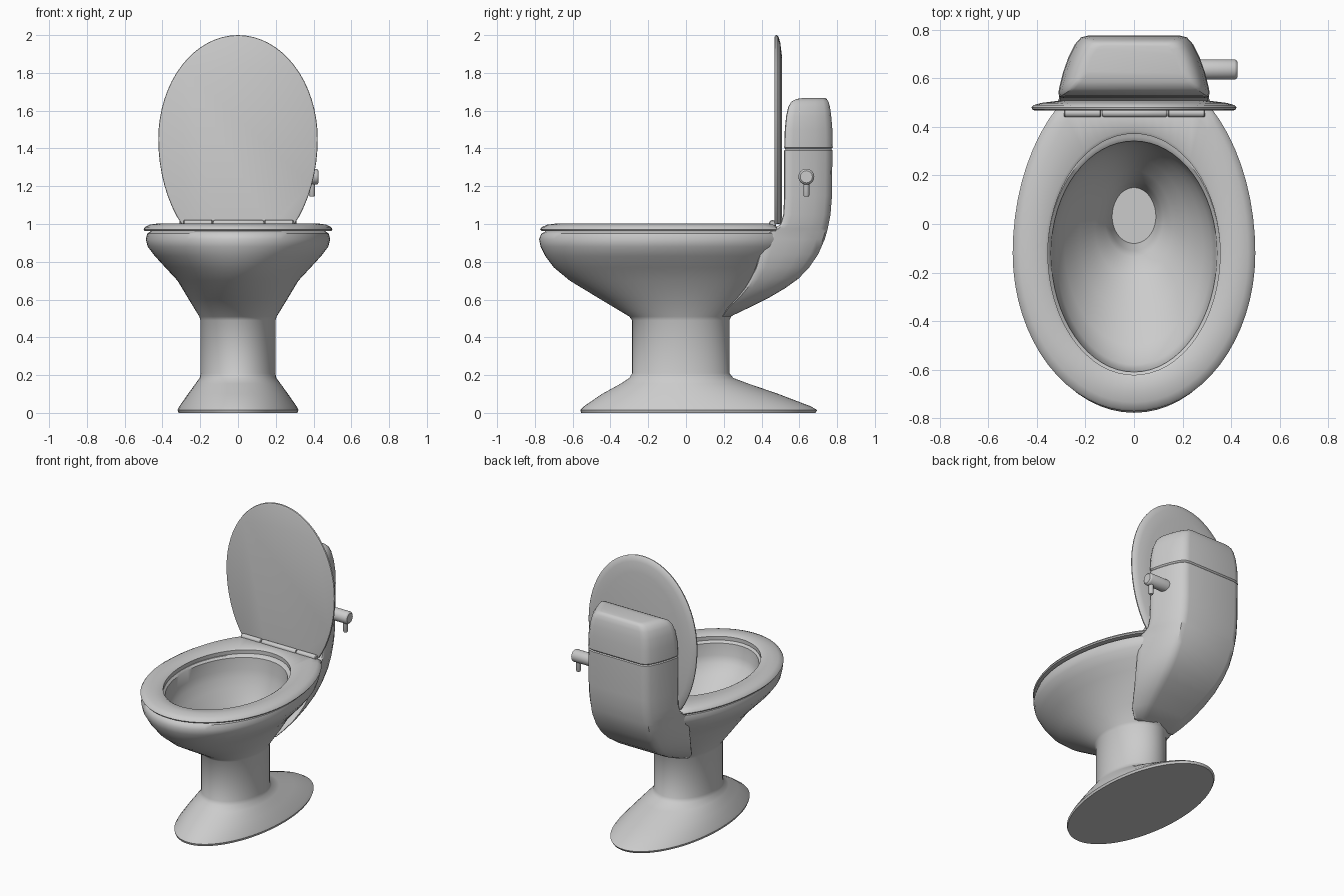
import bpy, bmesh
from math import sin, cos, pi, radians

N = 64


def make_object(name, bm, angle=35):
    bmesh.ops.remove_doubles(bm, verts=bm.verts, dist=0.0003)
    bmesh.ops.recalc_face_normals(bm, faces=bm.faces)
    mesh = bpy.data.meshes.new(name)
    bm.to_mesh(mesh)
    bm.free()
    ob = bpy.data.objects.new(name, mesh)
    bpy.context.collection.objects.link(ob)
    bpy.ops.object.select_all(action='DESELECT')
    ob.select_set(True)
    bpy.context.view_layer.objects.active = ob
    bpy.ops.object.shade_smooth_by_angle(angle=radians(angle))
    return ob


def loft(name, rings, closed=False, angle=35):
    """Skin a list of equal-length rings; cap the ends or close into a loop."""
    bm = bmesh.new()
    vs = [[bm.verts.new(p) for p in r] for r in rings]
    n = len(vs[0])
    pairs = list(zip(vs, vs[1:])) + ([(vs[-1], vs[0])] if closed else [])
    for a, b in pairs:
        for i in range(n):
            j = (i + 1) % n
            bm.faces.new((a[i], a[j], b[j], b[i]))
    if not closed:
        bm.faces.new(vs[0][::-1])
        bm.faces.new(vs[-1])
    return make_object(name, bm, angle)


def egg(front, back, half, mid, limit=9.0):
    """Oval in 2D with different front and back radii, cut flat at limit."""
    pts = []
    for i in range(N):
        a = 2 * pi * i / N
        s = sin(a)
        v = mid + s * (back - mid if s > 0 else mid - front)
        pts.append((half * cos(a), min(v, limit)))
    return pts


def level(z, *args):
    return [(x, y, z) for x, y in egg(*args)]


# pedestal and bowl: foot, column, flare, rim, then down the inside to the drain
bowl = [
    (0.0, -.555, .685, .315, .065), (.015, -.56, .695, .32, .065),
    (.035, -.54, .66, .31, .06), (.10, -.445, .49, .265, .02),
    (.155, -.345, .33, .225, -.01), (.185, -.30, .25, .203, -.028),
    (.21, -.285, .23, .198, -.028), (.49, -.285, .23, .198, -.028),
    (.51, -.30, .24, .205, -.03), (.60, -.45, .36, .26, -.05),
    (.70, -.615, .46, .32, -.08), (.77, -.70, .53, .385, -.10),
    (.83, -.745, .58, .44, -.12), (.88, -.77, .62, .478, -.12),
    (.92, -.778, .64, .488, -.12), (.95, -.765, .64, .48, -.12),
    (.963, -.74, .62, .46, -.12),
    (.963, -.63, .36, .355, -.12), (.95, -.61, .342, .342, -.12),
    (.87, -.60, .335, .335, -.12), (.82, -.58, .325, .32, -.12),
    (.76, -.50, .305, .285, -.10), (.68, -.36, .27, .225, -.06),
    (.60, -.22, .22, .16, -.02), (.54, -.135, .18, .12, .02),
    (.49, -.11, .165, .105, .03), (.42, -.08, .15, .09, .03)]
loft("bowl_and_pedestal", [level(*r) for r in bowl], angle=40)

# tank cross-section: straight front, tapering sides, flat back
HALF = [(.60, 1), (.70, .97), (.78, .86), (.87, .64), (.94, .40),
        (.985, .18), (1, .07), (.98, .015), (.94, 0)]
SECTION = HALF + [(-x, v) for x, v in reversed(HALF)]


def tank_ring(z, front, back, half):
    return [(x * half, front + v * (back - front), z) for x, v in SECTION]


# tank body growing out of the back of the bowl
tank = [(.51, .19, .235, .16), (.56, .22, .34, .205), (.61, .27, .44, .24),
        (.66, .31, .525, .265), (.71, .34, .595, .285), (.77, .37, .652, .30),
        (.84, .39, .70, .31), (.92, .41, .735, .315), (.955, .42, .745, .315),
        (.975, .47, .75, .312), (1.0, .50, .755, .31), (1.05, .515, .765, .31),
        (1.15, .52, .773, .31), (1.39, .52, .775, .31), (1.396, .526, .769, .304)]
loft("tank", [tank_ring(*r) for r in tank])

# tank cover with a domed top
cover = [(1.396, .526, .769, .304), (1.405, .52, .777, .312),
         (1.50, .523, .775, .308), (1.57, .53, .769, .297),
         (1.62, .541, .762, .28), (1.648, .558, .754, .258),
         (1.662, .585, .745, .23), (1.667, .62, .735, .195)]
loft("tank_cover", [tank_ring(*r) for r in cover])

# seat ring, cut flat at the hinge
seat = [(.966, -.622, .372, .355, -.12), (.992, -.622, .372, .355, -.12),
        (1.0, -.635, .385, .368, -.12), (1.002, -.69, .59, .43, -.12, .465),
        (.996, -.735, .63, .47, -.12, .475), (.984, -.763, .65, .492, -.12, .48),
        (.972, -.772, .655, .50, -.12, .483), (.964, -.765, .65, .495, -.12, .48)]
loft("seat", [level(*r) for r in seat], closed=True)

# raised lid: flat front, crowned back (outline measured downward from the top)
lid = [(.468, .012), (.472, .002), (.481, 0), (.490, .008), (.499, .04), (.508, .11)]
rings = []
for y, inset in lid:
    outline = egg(-2.0 + inset, -.81 - inset, .422 - inset, -1.45, -1.0)
    rings.append([(x, y, -v) for x, v in outline])
loft("lid", rings)


def cylinder(name, start, length, profile, axis):
    """Round bar along x or down z from (offset fraction, radius) pairs."""
    rings = []
    for t, r in profile:
        ring = []
        for i in range(24):
            c, s = r * cos(2 * pi * i / 24), r * sin(2 * pi * i / 24)
            d = (t * length, c, s) if axis == 'x' else (c, s, -t * length)
            ring.append([a + b for a, b in zip(start, d)])
        rings.append(ring)
    return loft(name, rings)


# three hinge barrels
for i, (x0, x1) in enumerate([(-.288, -.135), (-.13, .135), (.14, .293)]):
    cylinder(f"hinge_barrel_{i + 1}", (x0, .458, 1.003), x1 - x0,
             [(0, .014), (.03, .018), (.97, .018), (1, .014)], 'x')

# flush handle: thick spindle and small hanging lever
cylinder("flush_spindle", (.26, .637, 1.25), .166,
         [(0, .042), (.93, .042), (.97, .039), (1, .032)], 'x')
cylinder("flush_lever", (.392, .637, 1.25), .105,
         [(0, .016), (.93, .016), (1, .012)], 'z')
